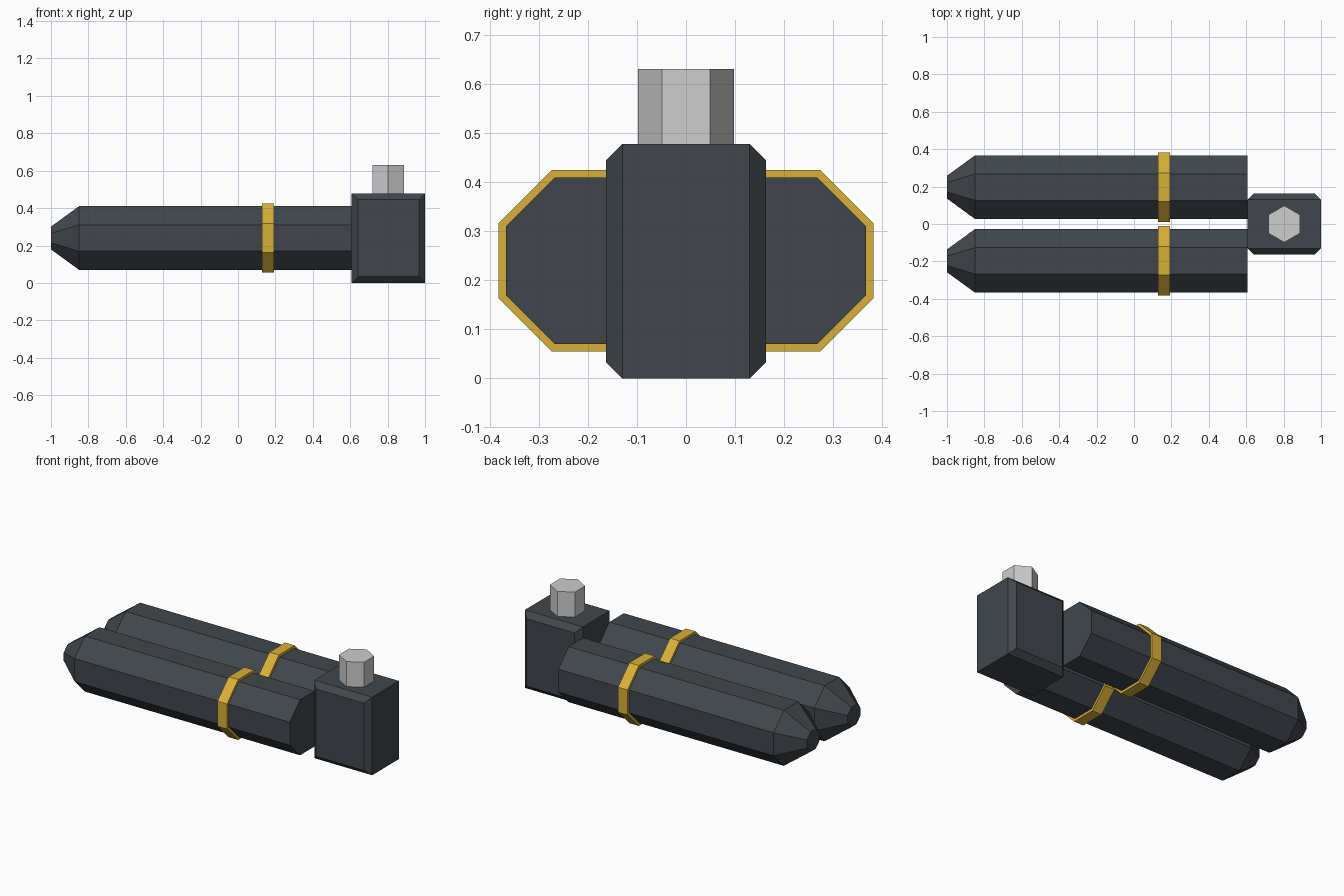
import bpy
import bmesh
from math import cos, sin, pi
from mathutils import Vector

cube = bpy.data.objects.get("Cube")
if cube:
    bpy.data.objects.remove(cube, do_unlink=True)


def make_material(name, rgb):
    mat = bpy.data.materials.new(name)
    mat.use_nodes = True
    mat.diffuse_color = (*rgb, 1)
    mat.node_tree.nodes["Principled BSDF"].inputs["Base Color"].default_value = (*rgb, 1)
    return mat


charcoal = make_material("charcoal", (0.052, 0.062, 0.073))
gold = make_material("gold", (0.69, 0.44, 0.04))
silver = make_material("silver", (0.61, 0.61, 0.62))


def loft(name, rings, mat):
    """Skin a list of matching point rings and cap both ends."""
    bm = bmesh.new()
    loops = [[bm.verts.new(p) for p in ring] for ring in rings]
    count = len(loops[0])
    for a, b in zip(loops, loops[1:]):
        for i in range(count):
            j = (i + 1) % count
            bm.faces.new((a[i], a[j], b[j], b[i]))
    bm.faces.new(loops[0])
    bm.faces.new(loops[-1])
    bmesh.ops.recalc_face_normals(bm, faces=bm.faces)
    mesh = bpy.data.meshes.new(name)
    bm.to_mesh(mesh)
    bm.free()
    mesh.materials.append(mat)
    obj = bpy.data.objects.new(name, mesh)
    bpy.context.collection.objects.link(obj)
    return obj


def octagon(x, y, apothem, z=0.24):
    radius = apothem / cos(pi / 8)
    angles = [(i + 0.5) * pi / 4 for i in range(8)]
    return [Vector((x, y + radius * cos(a), z + radius * sin(a))) for a in angles]


def hexagon(z, radius=0.098, x=0.803):
    angles = [(i + 0.5) * pi / 3 for i in range(6)]
    return [Vector((x + radius * cos(a), radius * sin(a), z)) for a in angles]


def rectangle(y, inset):
    x0, x1, z0, z1 = 0.608 + inset, 1 - inset, inset, 0.478 - inset
    return [Vector((x, y, z)) for x, z in ((x0, z0), (x1, z0), (x1, z1), (x0, z1))]


# Twin barrels with tapered noses and raised bands
for side, y in (("right", -0.197), ("left", 0.197)):
    barrel = [(-1, 0.061), (-0.85, 0.17), (0.608, 0.17)]
    loft(side + "_barrel", [octagon(x, y, r) for x, r in barrel], charcoal)
    loft(side + "_band", [octagon(x, y, 0.185) for x in (0.128, 0.193)], gold)

# End block, chamfered around its front and back faces
block = [(-0.163, 0.033), (-0.13, 0), (0.13, 0), (0.163, 0.033)]
loft("end_block", [rectangle(y, inset) for y, inset in block], charcoal)

# Hexagonal knob on top of the block
loft("knob", [hexagon(z) for z in (0.478, 0.631)], silver)
